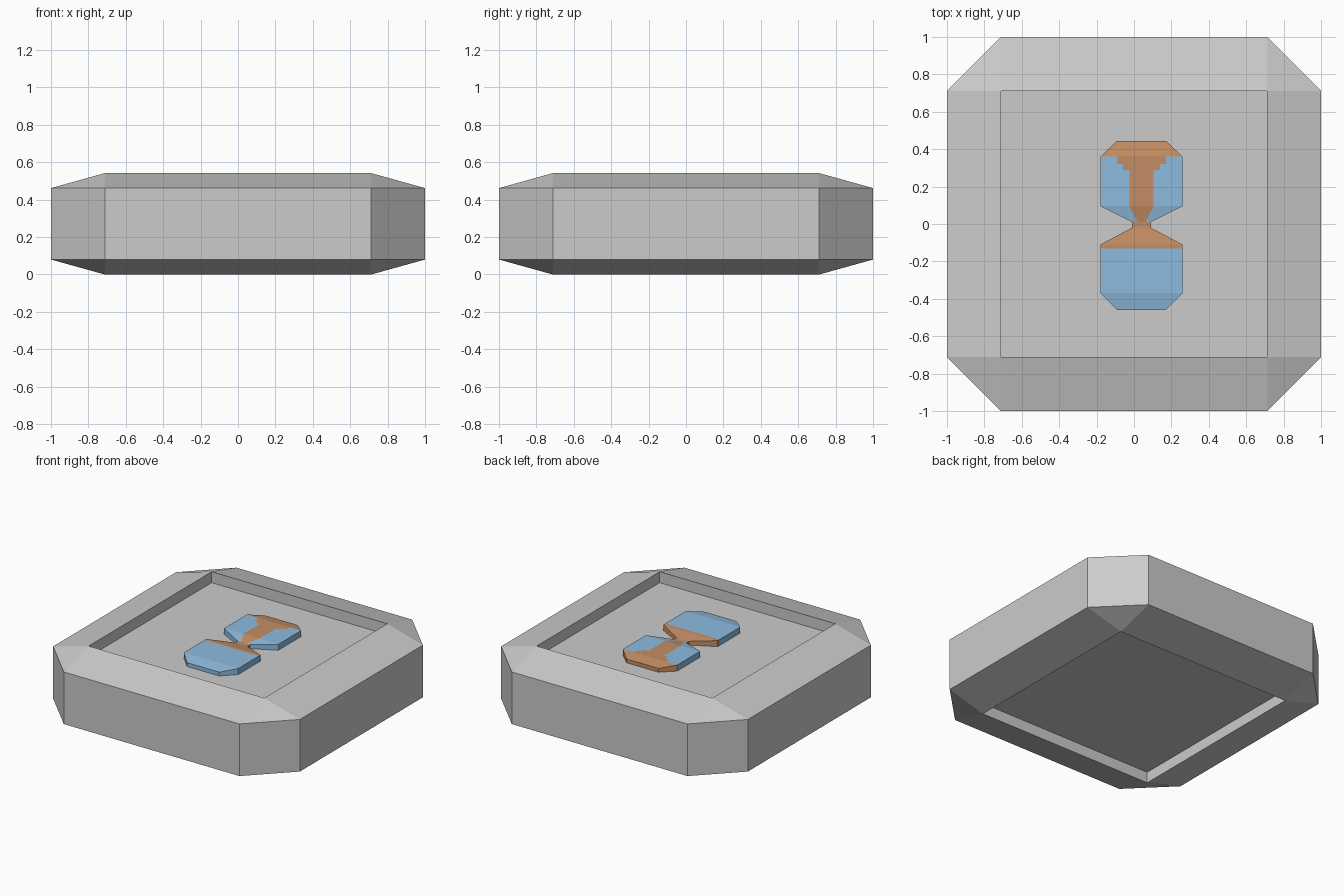
import bpy, bmesh

if "Cube" in bpy.data.objects:
    bpy.data.objects.remove(bpy.data.objects["Cube"])


def add_object(name, bm, materials=()):
    mesh = bpy.data.meshes.new(name)
    bm.to_mesh(mesh)
    bm.free()
    for mat in materials:
        mesh.materials.append(mat)
    obj = bpy.data.objects.new(name, mesh)
    bpy.context.collection.objects.link(obj)
    return obj


def colour(name, rgb):
    mat = bpy.data.materials.new(name)
    mat.diffuse_color = (*rgb, 1)
    mat.use_nodes = True
    mat.node_tree.nodes["Principled BSDF"].inputs["Base Color"].default_value = mat.diffuse_color
    return mat


# Chamfered tile with a square recess in its top and underside
C = 0.712
octagon = [(1, -C), (1, C), (C, 1), (-C, 1), (-1, C), (-1, -C), (-C, -1), (C, -1)]
levels = [(C, 0.08), (C, 0.0), (1, 0.08), (1, 0.462), (C, 0.542), (C, 0.462)]
bm = bmesh.new()
rings = []
for limit, z in levels:
    rings.append([bm.verts.new((max(-limit, min(limit, x)), max(-limit, min(limit, y)), z))
                  for x, y in octagon])
for low, high in zip(rings, rings[1:]):
    for i in range(8):
        j = (i + 1) % 8
        bm.faces.new((low[i], low[j], high[j], high[i]))
bm.faces.new(rings[0])
bm.faces.new(rings[-1])
bmesh.ops.remove_doubles(bm, verts=bm.verts, dist=0.001)
bmesh.ops.recalc_face_normals(bm, faces=bm.faces)
add_object("tile", bm)

# Hourglass emblem: rows of (y, half width, sand half width) from back to front
CX, FLOOR, FLAT, LOW = 0.04, 0.462, 0.506, 0.49
rows = [
    ((0.445, 0.13, 0.13), (0.36, 0.22, 0.22)),
    ((0.36, 0.22, 0.13), (0.32, 0.22, 0.13)),
    ((0.32, 0.22, 0.10), (0.29, 0.22, 0.10)),
    ((0.29, 0.22, 0.065), (0.095, 0.22, 0.065)),
    ((0.095, 0.22, 0.065), (0.01, 0.05, 0.02)),
    ((0.01, 0.05, 0.05), (-0.02, 0.05, 0.05)),
    ((-0.02, 0.05, 0.05), (-0.11, 0.22, 0.22)),
    ((-0.11, 0.22, 0.22), (-0.13, 0.22, 0.22)),
    ((-0.13, 0.22, 0), (-0.37, 0.22, 0)),
    ((-0.37, 0.22, 0), (-0.46, 0.13, 0)),
]
SAND, GLASS = 0, 1
bm = bmesh.new()


def quad(points, mat, flip):
    if flip:
        points = points[::-1]
    bm.faces.new([bm.verts.new(p) for p in points]).material_index = mat


def height(half_width):
    return FLAT if half_width > 0.2 else LOW


for (y0, w0, s0), (y1, w1, s1) in rows:
    z0, z1 = height(w0), height(w1)
    for side in (1, -1):
        def strip(a0, b0, a1, b1, mat):
            quad([(CX + side * a0, y0, z0), (CX + side * a1, y1, z1),
                  (CX + side * b1, y1, z1), (CX + side * b0, y0, z0)], mat, side < 0)
        if s0 > 0:
            strip(0, s0, 0, s1, SAND)
        if s0 < w0:
            strip(s0, w0, s1, w1, GLASS)
        # outer side wall
        xa, xb = CX + side * w0, CX + side * w1
        quad([(xa, y0, z0), (xb, y1, z1), (xb, y1, FLOOR), (xa, y0, FLOOR)],
             SAND if s0 == w0 else GLASS, side < 0)

# End walls of the emblem
for y, mat, flip in ((0.445, SAND, True), (-0.46, GLASS, False)):
    a, b = CX - 0.13, CX + 0.13
    quad([(a, y, FLOOR), (b, y, FLOOR), (b, y, LOW), (a, y, LOW)], mat, flip)
bmesh.ops.remove_doubles(bm, verts=bm.verts, dist=0.0005)
add_object("hourglass_emblem", bm,
           [colour("sand", (0.55, 0.27, 0.13)), colour("glass", (0.27, 0.50, 0.74))])
